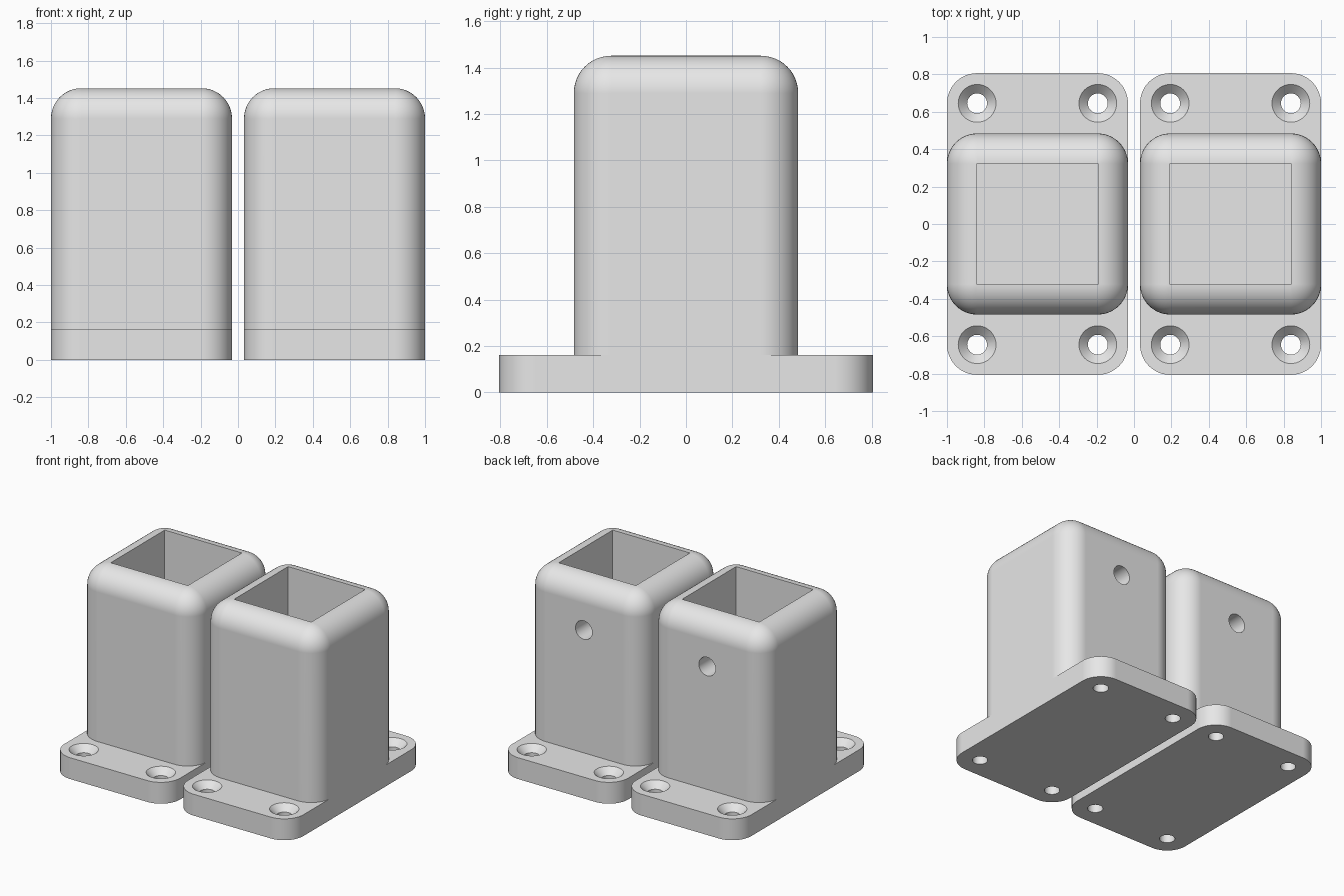
import bpy, bmesh, math
from mathutils import Matrix

if "Cube" in bpy.data.objects:
    bpy.data.objects.remove(bpy.data.objects["Cube"])

HALF, LONG, R = 0.4839, 0.8065, 0.1613   # half width, plate half length, wall / fillet radius
T, H = 0.1613, 1.4516                    # plate thickness, total height
OFFSET = 0.5161                          # x distance of each socket from the middle
N = 12                                   # segments per quarter turn

grey = bpy.data.materials.new("light_grey")
grey.diffuse_color = (0.8, 0.8, 0.8, 1)
grey.use_nodes = True
grey.node_tree.nodes["Principled BSDF"].inputs["Base Color"].default_value = grey.diffuse_color


def rounded_rect(hx, hy, r, z):
    """Ring of points around a rectangle with rounded corners."""
    pts = []
    for k, (sx, sy) in enumerate([(1, 1), (-1, 1), (-1, -1), (1, -1)]):
        for i in range(N + 1):
            a = math.pi / 2 * (k + i / N)
            pts.append((sx * (hx - r) + r * math.cos(a), sy * (hy - r) + r * math.sin(a), z))
    return pts


def circle(r, z, cx=0, cy=0, n=40):
    return [(cx + r * math.cos(2 * math.pi * i / n), cy + r * math.sin(2 * math.pi * i / n), z)
            for i in range(n)]


def loft(bm, rings, closed=False):
    """Skin a list of rings; cap the ends, or join the last ring to the first."""
    vs = [[bm.verts.new(p) for p in ring] for ring in rings]
    pairs = list(zip(vs, vs[1:])) + ([(vs[-1], vs[0])] if closed else [])
    for a, b in pairs:
        for i in range(len(a)):
            j = (i + 1) % len(a)
            bm.faces.new((a[i], a[j], b[j], b[i]))
    if not closed:
        bm.faces.new(vs[0][::-1])
        bm.faces.new(vs[-1])


def finish(bm, name):
    bmesh.ops.remove_doubles(bm, verts=bm.verts, dist=1e-5)
    bmesh.ops.recalc_face_normals(bm, faces=bm.faces)
    me = bpy.data.meshes.new(name)
    bm.to_mesh(me)
    bm.free()
    me.materials.append(grey)
    ob = bpy.data.objects.new(name, me)
    bpy.context.collection.objects.link(ob)
    return ob


def select(ob):
    bpy.ops.object.select_all(action='DESELECT')
    ob.select_set(True)
    bpy.context.view_layer.objects.active = ob


def cut(ob, cutter):
    select(ob)
    m = ob.modifiers.new("cut", 'BOOLEAN')
    m.object, m.operation, m.solver = cutter, 'DIFFERENCE', 'EXACT'
    bpy.ops.object.modifier_apply(modifier=m.name)
    bpy.data.objects.remove(cutter)


# base plate with four countersunk screw holes
bm = bmesh.new()
loft(bm, [rounded_rect(HALF, LONG, R, 0), rounded_rect(HALF, LONG, R, T)])
plate = finish(bm, "base_plate")

bm = bmesh.new()
for cx in (-0.3226, 0.3226):
    for cy in (-0.6452, 0.6452):
        loft(bm, [circle(r, z, cx, cy) for r, z in
                  [(0.053, -0.05), (0.053, T - 0.048), (0.101, T), (0.101, T + 0.05)]])
cut(plate, finish(bm, "screw_hole_cutter"))

# square socket: straight walls, rounded top, square pocket down to the plate
bm = bmesh.new()
rings = [rounded_rect(HALF, HALF, R, T)]
for i in range(N + 1):
    a = math.pi / 2 * i / N
    d = R * (1 - math.cos(a))
    rings.append(rounded_rect(HALF - d, HALF - d, R - d, H - R + R * math.sin(a)))
rings.append(rounded_rect(HALF - R, HALF - R, 0, T))
loft(bm, rings, closed=True)
socket = finish(bm, "socket")

# locking screw hole through the back wall
bm = bmesh.new()
loft(bm, [circle(0.07, -0.15), circle(0.07, 0.15)])
bm.transform(Matrix.Translation((0, HALF - R / 2, 1.09)) @ Matrix.Rotation(math.pi / 2, 4, 'X'))
cut(socket, finish(bm, "side_hole_cutter"))

# drop the hidden underside of the socket, which rests on the plate
bm = bmesh.new()
bm.from_mesh(socket.data)
hidden = [f for f in bm.faces if all(v.co.z < T + 1e-4 for v in f.verts)]
bmesh.ops.delete(bm, geom=hidden, context='FACES')
bm.to_mesh(socket.data)
bm.free()

# shading, then the matching second unit
for ob in (plate, socket):
    select(ob)
    bpy.ops.object.shade_smooth_by_angle(angle=math.radians(30))
    ob.modifiers.new("flat_normals", 'WEIGHTED_NORMAL').keep_sharp = True
    twin = ob.copy()
    bpy.context.collection.objects.link(twin)
    ob.location.x, twin.location.x = -OFFSET, OFFSET
    ob.name, twin.name = "left_" + ob.data.name, "right_" + ob.data.name
